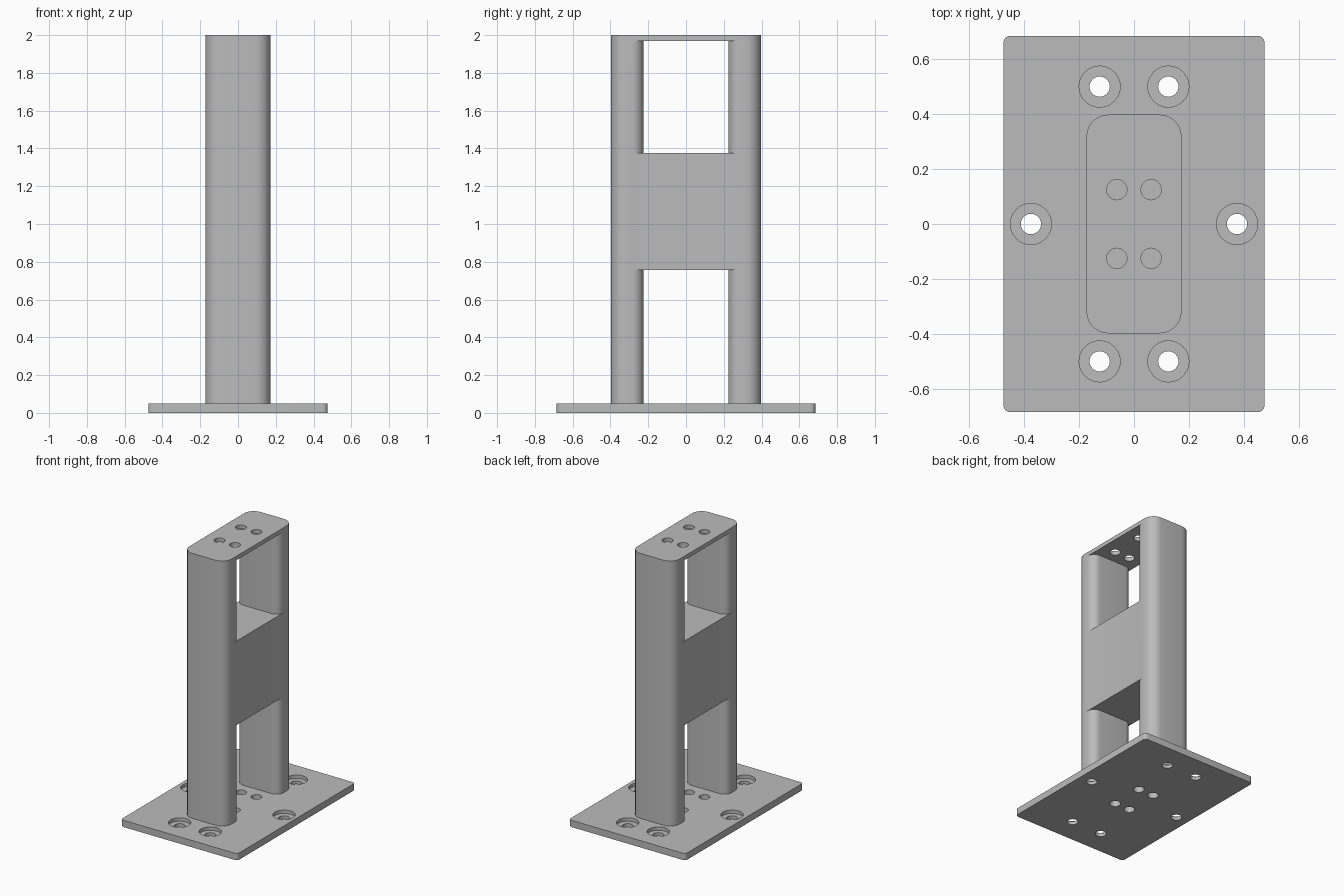
import bpy, bmesh
from math import sin, cos, pi, radians

cube = bpy.data.objects.get("Cube")
if cube:
    bpy.data.objects.remove(cube, do_unlink=True)

grey = bpy.data.materials.new("plain grey")
grey.use_nodes = True
colour = (0.5, 0.5, 0.5, 1)
grey.diffuse_color = colour
grey.node_tree.nodes["Principled BSDF"].inputs["Base Color"].default_value = colour


def arc(cx, cy, r, start, steps):
    """Points along a quarter circle, counter-clockwise from start."""
    angles = [start + pi / 2 * i / steps for i in range(steps + 1)]
    return [(cx + r * cos(a), cy + r * sin(a)) for a in angles]


def rounded_rect(hx, hy, r, steps):
    signs = [(1, 1), (-1, 1), (-1, -1), (1, -1)]
    return [p for i, (sx, sy) in enumerate(signs)
            for p in arc(sx * (hx - r), sy * (hy - r), r, i * pi / 2, steps)]


def circle(x, y, r, n):
    return [(x + r * cos(2 * pi * i / n), y + r * sin(2 * pi * i / n)) for i in range(n)]


def prism(name, outline, z0, z1):
    """Extrude a flat outline between two heights."""
    bm = bmesh.new()
    face = bm.faces.new([bm.verts.new((x, y, z0)) for x, y in outline])
    top = bmesh.ops.extrude_face_region(bm, geom=[face])["geom"]
    verts = [v for v in top if isinstance(v, bmesh.types.BMVert)]
    bmesh.ops.translate(bm, verts=verts, vec=(0, 0, z1 - z0))
    bmesh.ops.recalc_face_normals(bm, faces=bm.faces)
    mesh = bpy.data.meshes.new(name)
    bm.to_mesh(mesh)
    bm.free()
    obj = bpy.data.objects.new(name, mesh)
    bpy.context.collection.objects.link(obj)
    mesh.materials.append(grey)
    return obj


def cut(target, outline, z0, z1):
    """Subtract a prism from the target and discard it."""
    cutter = prism("cutter", outline, z0, z1)
    cutter.hide_render = True
    bpy.context.view_layer.objects.active = target
    mod = target.modifiers.new("cut", "BOOLEAN")
    mod.operation = "DIFFERENCE"
    mod.solver = "EXACT"
    mod.object = cutter
    bpy.ops.object.modifier_apply(modifier=mod.name)
    bpy.data.objects.remove(cutter, do_unlink=True)


PLATE, HX, HY = 0.05, 0.173, 0.398
HOLE, BORE = 0.037, 0.075
inner_holes = [(sx * 0.0625, sy * 0.125) for sx in (1, -1) for sy in (1, -1)]
mount_holes = [(sx * 0.125, sy * 0.5) for sx in (1, -1) for sy in (1, -1)]
mount_holes += [(0.375, 0), (-0.375, 0)]

# Base plate with through holes and counterbored mounting holes
base = prism("base_plate", rounded_rect(0.475, 0.685, 0.025, 6), 0, PLATE)
for x, y in inner_holes + mount_holes:
    cut(base, circle(x, y, HOLE, 24), -0.1, 0.2)
for x, y in mount_holes:
    cut(base, circle(x, y, BORE, 24), PLATE / 2, 0.2)

# Upright: rounded column with two windows, leaving legs, centre block and cap
upright = prism("upright_frame", rounded_rect(HX, HY, 0.08, 8), PLATE, 2)
R, GAP = 0.06, 0.225
corner = arc(HX - R, GAP + R, R, -pi / 2, 8) + [(0.3, GAP + R)]
window = corner[::-1] + [(-x, y) for x, y in corner]
window += [(-x, -y) for x, y in corner[::-1]] + [(x, -y) for x, y in corner]
cut(upright, window, -0.1, 0.757)
cut(upright, window, 1.375, 1.97)

# Screw holes in the cap
for x, y in inner_holes:
    cut(upright, circle(x, y, HOLE, 24), 1.9, 2.1)

# Smooth the curved walls, keep the edges sharp
for obj in (base, upright):
    bpy.ops.object.select_all(action="DESELECT")
    obj.select_set(True)
    bpy.context.view_layer.objects.active = obj
    bpy.ops.object.shade_smooth_by_angle(angle=radians(30))
